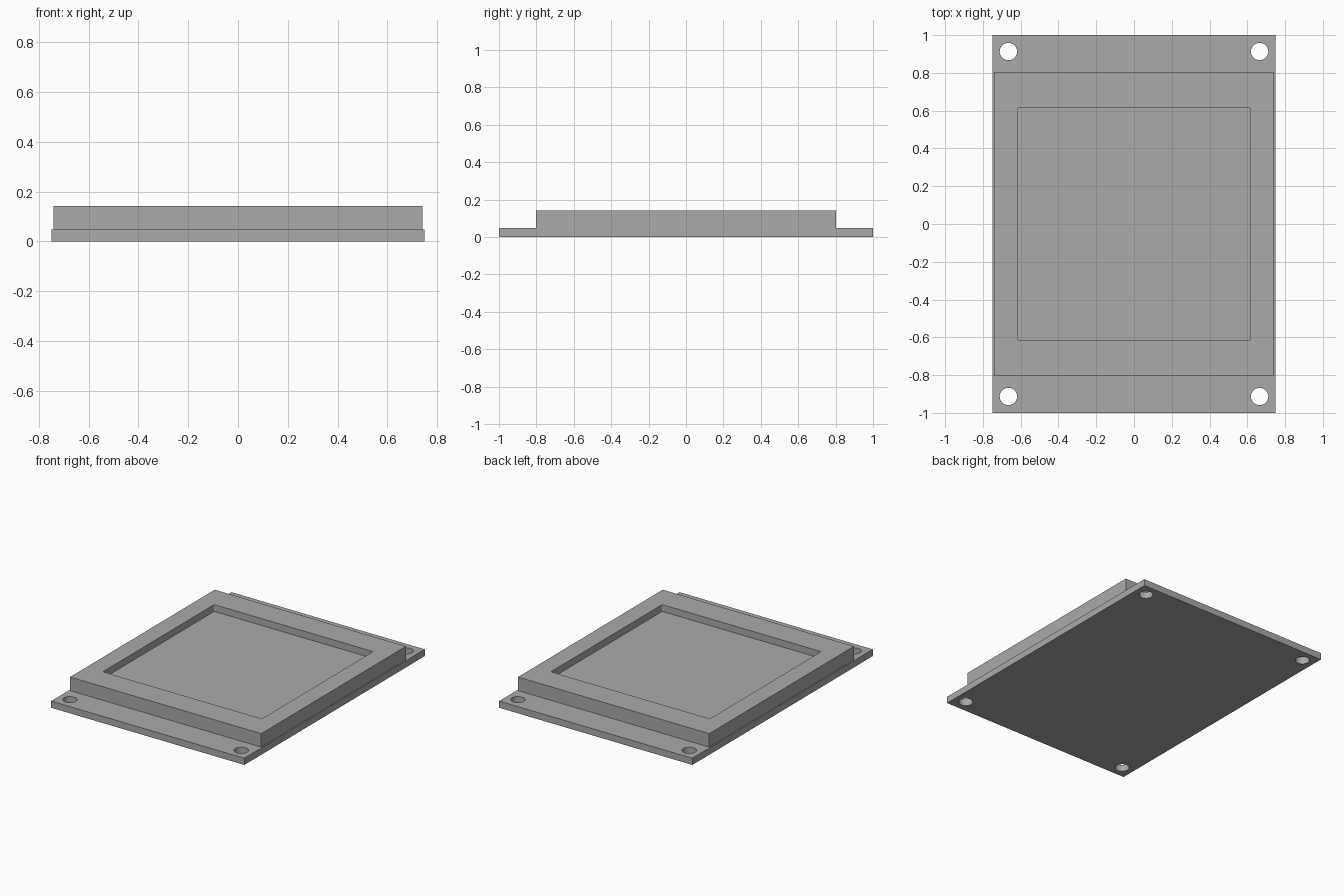
import bpy
import bmesh
import math

cube = bpy.data.objects.get("Cube")
if cube:
    bpy.data.objects.remove(cube, do_unlink=True)

grey = bpy.data.materials.new("mid grey")
grey.use_nodes = True
colour = (0.40, 0.40, 0.40, 1.0)
grey.diffuse_color = colour
grey.node_tree.nodes["Principled BSDF"].inputs["Base Color"].default_value = colour


def prism(name, outline, z0, z1):
    """Extrude a flat outline from z0 up to z1."""
    bm = bmesh.new()
    base = bm.faces.new([bm.verts.new((x, y, z0)) for x, y in outline])
    top = bmesh.ops.extrude_face_region(bm, geom=[base])["geom"]
    verts = [v for v in top if isinstance(v, bmesh.types.BMVert)]
    bmesh.ops.translate(bm, vec=(0, 0, z1 - z0), verts=verts)
    bmesh.ops.recalc_face_normals(bm, faces=bm.faces)
    mesh = bpy.data.meshes.new(name)
    bm.to_mesh(mesh)
    bm.free()
    mesh.materials.append(grey)
    obj = bpy.data.objects.new(name, mesh)
    bpy.context.collection.objects.link(obj)
    return obj


def rounded_rect(hx, hy, r=0, steps=6):
    """Rectangle outline with optional corner radius."""
    if r == 0:
        return [(-hx, -hy), (hx, -hy), (hx, hy), (-hx, hy)]
    points = []
    for i, (sx, sy) in enumerate([(1, 1), (-1, 1), (-1, -1), (1, -1)]):
        for k in range(steps + 1):
            a = (i + k / steps) * math.pi / 2
            points.append((sx * (hx - r) + r * math.cos(a),
                           sy * (hy - r) + r * math.sin(a)))
    return points


def circle(cx, cy, r, n=48):
    return [(cx + r * math.cos(math.tau * k / n),
             cy + r * math.sin(math.tau * k / n)) for k in range(n)]


def cut(target, cutters):
    """Subtract the cutters, apply the result and remove them."""
    bpy.context.view_layer.objects.active = target
    for cutter in cutters:
        cutter.hide_render = True
        mod = target.modifiers.new("cut", "BOOLEAN")
        mod.operation = "DIFFERENCE"
        mod.solver = "EXACT"
        mod.object = cutter
        bpy.ops.object.modifier_apply(modifier=mod.name)
        bpy.data.objects.remove(cutter, do_unlink=True)
    bpy.ops.object.select_all(action="DESELECT")
    target.select_set(True)
    bpy.ops.object.shade_smooth_by_angle(angle=math.radians(30))


# Base plate with four mounting holes
plate_top, block_top, floor = 0.047, 0.142, 0.094
plate = prism("base_plate", rounded_rect(0.75, 1.0), 0, plate_top)
cut(plate, [prism("hole_cutter", circle(sx * 0.665, sy * 0.913, 0.046), -0.1, 0.2)
            for sx in (-1, 1) for sy in (-1, 1)])

# Raised frame with a shallow square recess
frame = prism("raised_frame", rounded_rect(0.742, 0.802), plate_top, block_top)
cut(frame, [prism("recess_cutter", rounded_rect(0.617, 0.617, 0.01), floor, 0.3)])
